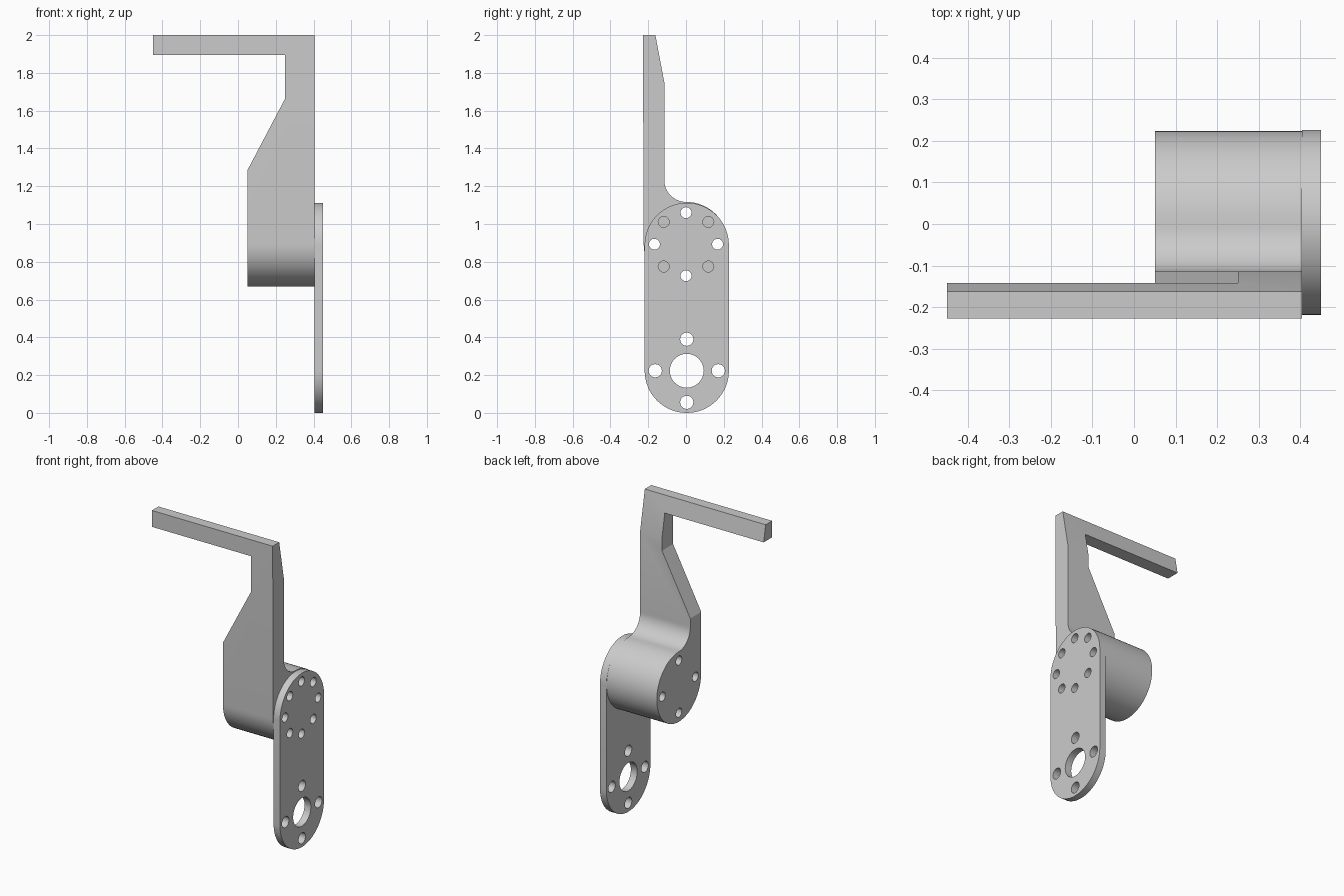
import bpy, bmesh
from math import sin, cos, pi, radians
from mathutils import Vector

cube = bpy.data.objects.get("Cube")
if cube:
    bpy.data.objects.remove(cube, do_unlink=True)

grey = bpy.data.materials.new("plain grey")
grey.use_nodes = True
COLOUR = (0.6, 0.6, 0.6, 1)
grey.diffuse_color = COLOUR
grey.node_tree.nodes["Principled BSDF"].inputs["Base Color"].default_value = COLOUR


def arc(cy, cz, r, start, end, steps):
    """Points of an arc, angles in degrees."""
    angles = [radians(start + (end - start) * i / steps) for i in range(steps + 1)]
    return [(cy + r * cos(a), cz + r * sin(a)) for a in angles]


def prism(name, outline, axis, low, high):
    """Extrude a (y, z) outline along x, or an (x, z) outline along y."""
    def place(p, d):
        return (d, p[0], p[1]) if axis == "x" else (p[0], d, p[1])
    bm = bmesh.new()
    face = bm.faces.new([bm.verts.new(place(p, low)) for p in outline])
    top = bmesh.ops.extrude_face_region(bm, geom=[face])["geom"]
    shift = Vector(place((0, 0), high - low))
    bmesh.ops.translate(bm, vec=shift, verts=[g for g in top if isinstance(g, bmesh.types.BMVert)])
    bmesh.ops.recalc_face_normals(bm, faces=bm.faces)
    mesh = bpy.data.meshes.new(name)
    bm.to_mesh(mesh)
    bm.free()
    mesh.materials.append(grey)
    obj = bpy.data.objects.new(name, mesh)
    bpy.context.collection.objects.link(obj)
    return obj


def boolean(obj, cutter, operation):
    """Apply a boolean and discard the cutter."""
    cutter.hide_render = True
    bpy.ops.object.select_all(action="DESELECT")
    bpy.context.view_layer.objects.active = obj
    obj.select_set(True)
    mod = obj.modifiers.new("cut", "BOOLEAN")
    mod.operation, mod.solver, mod.object = operation, "EXACT", cutter
    bpy.ops.object.modifier_apply(modifier=mod.name)
    bpy.data.objects.remove(cutter, do_unlink=True)


def drill(obj, y, z, r):
    boolean(obj, prism("drill", arc(y, z, r, 0, 345, 23), "x", -0.6, 0.6), "DIFFERENCE")


def ring(cy, cz, r, first):
    """Four centres evenly round a circle."""
    return arc(cy, cz, r, first, first + 270, 3)


def smooth(obj):
    bpy.ops.object.select_all(action="DESELECT")
    bpy.context.view_layer.objects.active = obj
    obj.select_set(True)
    bpy.ops.object.shade_smooth_by_angle(angle=radians(25))


HUB_Z, HUB_R, FILLET = 0.893, 0.224, 0.115

# Hub and arm: side profile trimmed to the front outline
side = arc(0, HUB_Z, HUB_R, -180, 90, 48)
side += arc(0, HUB_Z + HUB_R + FILLET, FILLET, 270, 180, 14)[1:]
side += [(-0.115, 1.75), (-0.162, 2), (-0.228, 2)]
arm = prism("hub_and_arm", side, "x", -0.6, 0.6)
front = [(-0.45, 2.1), (0.405, 2.1), (0.405, 0.5), (0.05, 0.5), (0.05, 1.285),
         (0.25, 1.665), (0.25, 1.895), (-0.45, 1.895)]
boolean(arm, prism("front_outline", front, "y", -0.5, 0.5), "INTERSECT")

# Mounting plate with rounded ends
MID, END_Z, END_R = 0.004, 0.223, 0.223
outline = arc(MID, HUB_Z - 0.004, END_R, 0, 180, 32) + arc(MID, END_Z, END_R, 180, 360, 32)
plate = prism("mounting_plate", outline, "x", 0.405, 0.45)

# Bolt holes through the hub and plate
for y, z in ring(0, HUB_Z, 0.167, 0):
    drill(arm, y, z, 0.029)
    drill(plate, y, z, 0.029)

# Bolt holes through the plate only, and the shaft hole
for y, z in ring(0, HUB_Z, 0.167, 45):
    drill(plate, y, z, 0.029)
for y, z in ring(MID, END_Z, 0.167, 0):
    drill(plate, y, z, 0.035)
drill(plate, MID, END_Z, 0.09)

for part in (arm, plate):
    smooth(part)
